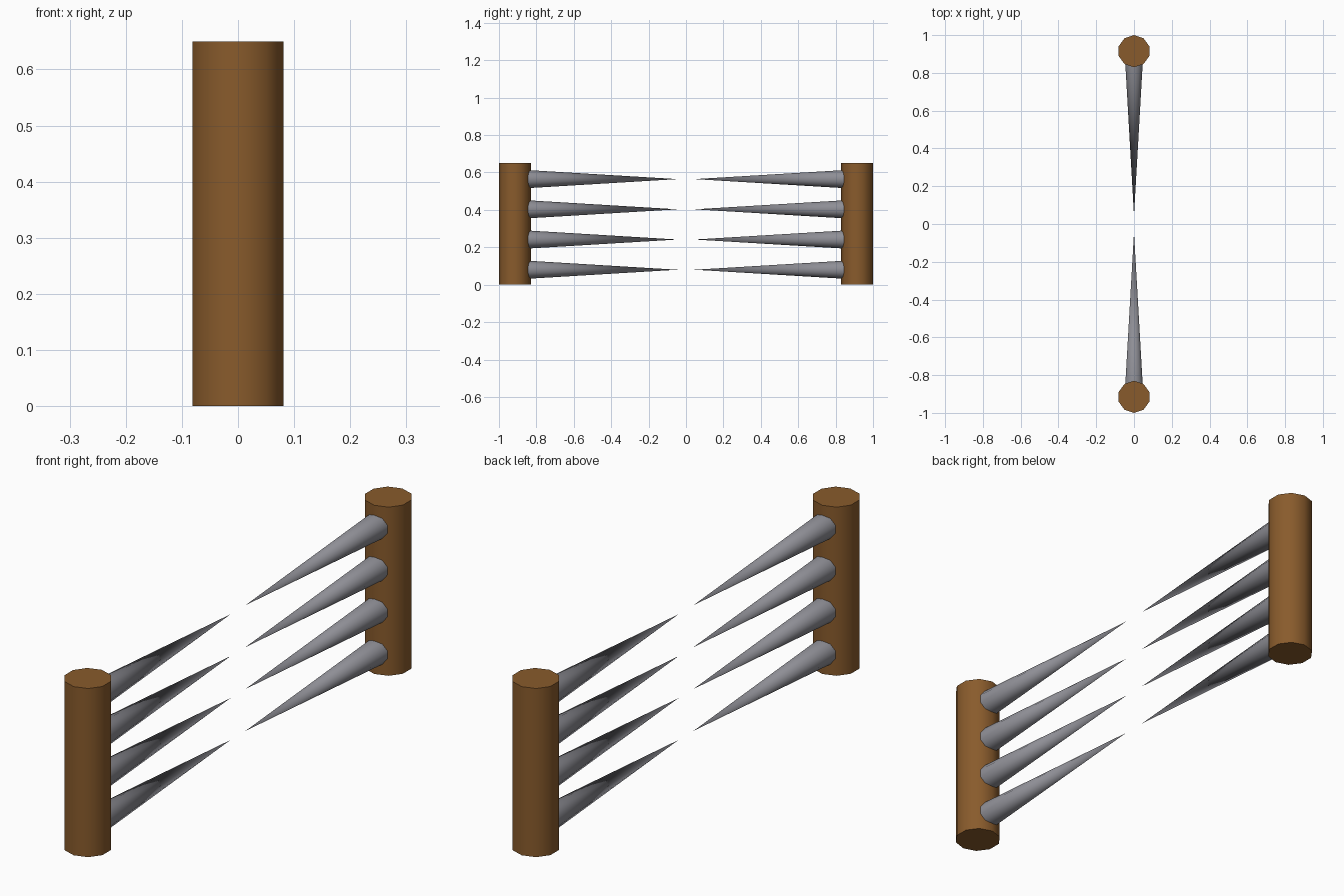
import bpy
from math import pi, radians

if "Cube" in bpy.data.objects:
    bpy.data.objects.remove(bpy.data.objects["Cube"])

POST_Y, POST_R, HEIGHT = 0.915, 0.085, 0.65
TIP_Y, BASE_Y, BASE_R = 0.045, 0.875, 0.05

wood = bpy.data.materials.new("wood")
wood.diffuse_color = (0.25, 0.105, 0.025, 1)
wood.use_nodes = True
wood.node_tree.nodes["Principled BSDF"].inputs["Base Color"].default_value = wood.diffuse_color
metal = bpy.data.materials.new("metal")
metal.diffuse_color = (0.27, 0.27, 0.30, 1)
metal.use_nodes = True
metal.node_tree.nodes["Principled BSDF"].inputs["Base Color"].default_value = metal.diffuse_color


def finish(name, mat):
    obj = bpy.context.object
    obj.name = name
    obj.data.materials.append(mat)
    bpy.ops.object.shade_smooth_by_angle(angle=radians(50))


for side, label in ((-1, "front"), (1, "back")):
    # Ten-sided upright post
    bpy.ops.mesh.primitive_cylinder_add(
        vertices=10, radius=POST_R, depth=HEIGHT,
        location=(0, side * POST_Y, HEIGHT / 2))
    finish(f"{label}_post", wood)

    # Four spikes pointing at the centre, rooted inside the post
    for i in range(4):
        bpy.ops.mesh.primitive_cone_add(
            vertices=10, radius1=BASE_R, radius2=0, depth=BASE_Y - TIP_Y,
            location=(0, side * (BASE_Y + TIP_Y) / 2, 0.08 + i * 0.1615),
            rotation=(side * pi / 2, 0, 0))
        finish(f"{label}_spike_{i + 1}", metal)
